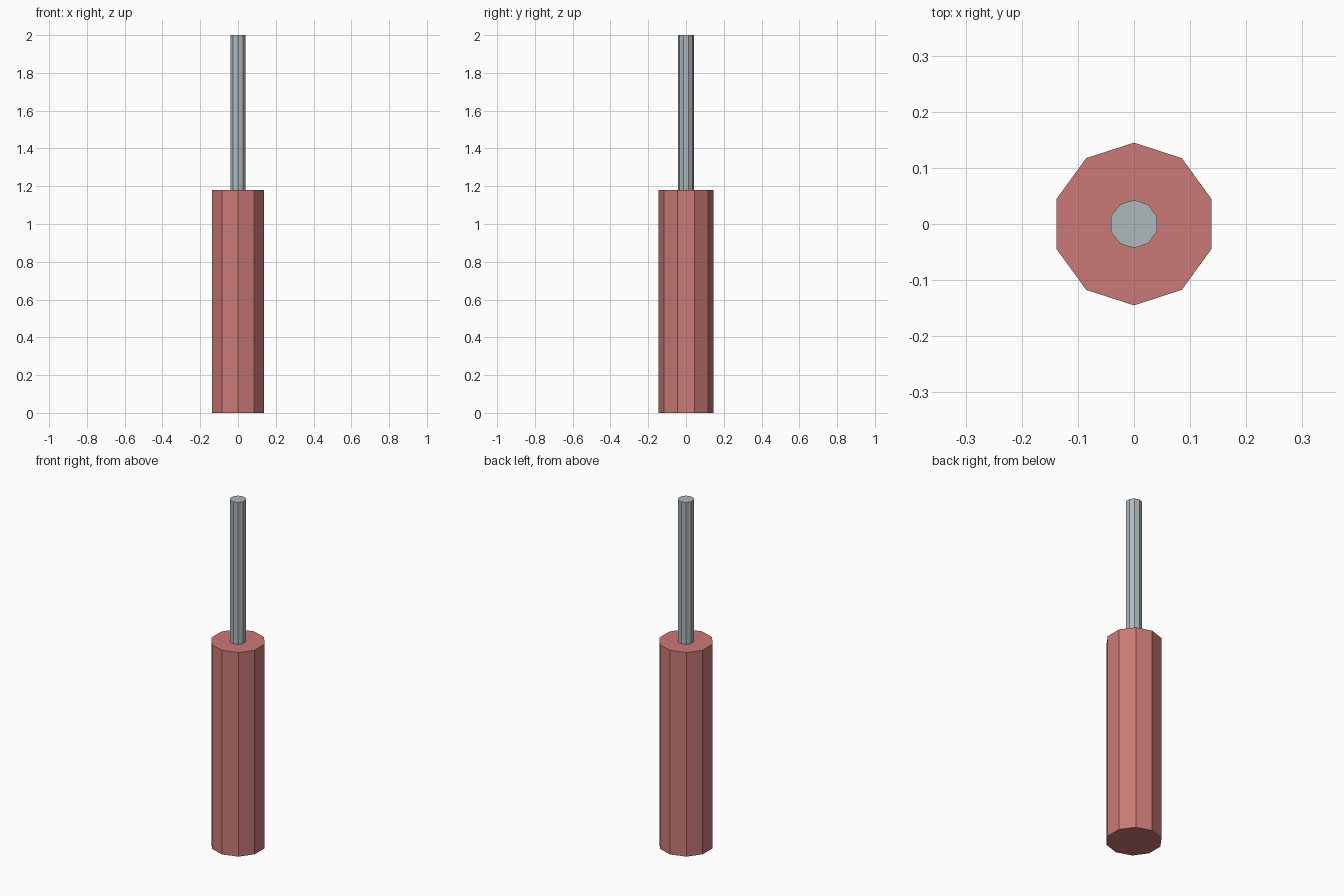
import bpy

cube = bpy.data.objects.get("Cube")
if cube:
    bpy.data.objects.remove(cube, do_unlink=True)


def make_material(name, rgb):
    mat = bpy.data.materials.new(name)
    mat.use_nodes = True
    color = (*rgb, 1.0)
    mat.diffuse_color = color
    mat.node_tree.nodes["Principled BSDF"].inputs["Base Color"].default_value = color
    return mat


def add_prism(name, radius, bottom, top, mat):
    """Flat-shaded ten-sided upright prism with a corner on the y axis."""
    bpy.ops.mesh.primitive_cylinder_add(
        vertices=10, radius=radius, depth=top - bottom,
        location=(0, 0, (bottom + top) / 2))
    obj = bpy.context.object
    obj.name = name
    obj.data.materials.append(mat)
    return obj


red = make_material("dusty red", (0.59, 0.19, 0.18))
steel = make_material("steel grey", (0.43, 0.48, 0.51))

# Thick grip and the slim rod rising from its top
add_prism("handle", 0.145, 0.0, 1.18, red)
add_prism("rod", 0.043, 1.18, 2.0, steel)
